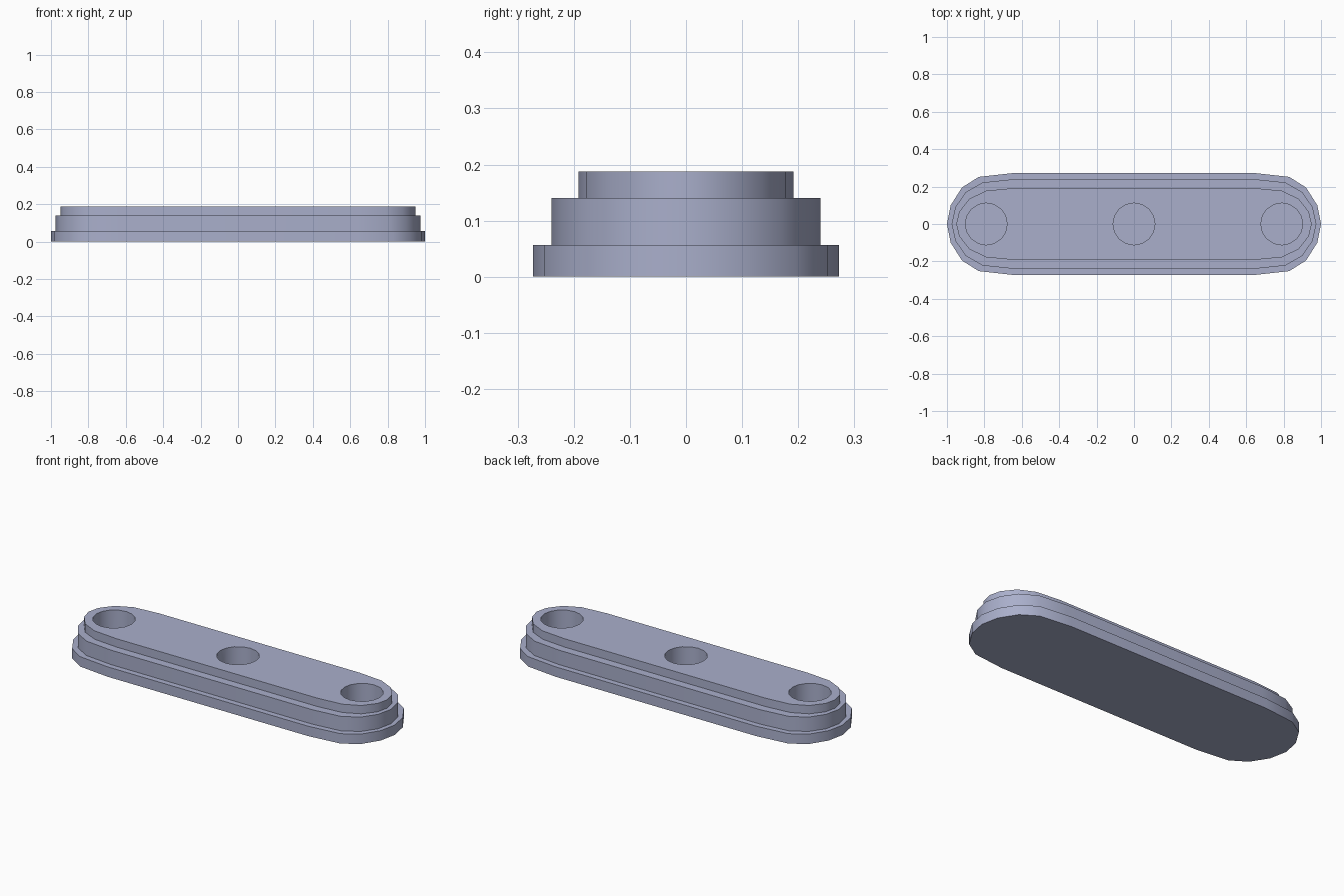
import bpy
import bmesh

if "Cube" in bpy.data.objects:
    bpy.data.objects.remove(bpy.data.objects["Cube"], do_unlink=True)

metal = bpy.data.materials.new("lavender_grey")
metal.use_nodes = True
colour = (0.40, 0.43, 0.60, 1)
metal.diffuse_color = colour
metal.node_tree.nodes["Principled BSDF"].inputs["Base Color"].default_value = colour


def outline(quarter):
    """Mirror a quarter outline, from the end tip to the long side, into a closed loop."""
    half = quarter + [(-x, y) for x, y in reversed(quarter)]
    return half + [(x, -y) for x, y in reversed(half[1:-1])]


# Quarter outlines of the three stepped tiers
base = outline([(1.0, 0), (0.98, 0.10), (0.92, 0.195), (0.83, 0.252), (0.64, 0.273)])
middle = outline([(0.975, 0), (0.955, 0.09), (0.90, 0.17), (0.81, 0.222), (0.64, 0.24)])
top = outline([(0.95, 0), (0.935, 0.065), (0.88, 0.135), (0.79, 0.178), (0.64, 0.192)])
levels = [(base, 0), (base, 0.057), (middle, 0.057),
          (middle, 0.14), (top, 0.14), (top, 0.188)]

# Stepped plate lofted through the levels
bm = bmesh.new()
rings = [[bm.verts.new((x, y, z)) for x, y in loop] for loop, z in levels]
for low, high in zip(rings, rings[1:]):
    for i in range(len(low)):
        j = (i + 1) % len(low)
        bm.faces.new((low[i], low[j], high[j], high[i]))
bm.faces.new(rings[0])
bm.faces.new(rings[-1])
bmesh.ops.recalc_face_normals(bm, faces=bm.faces)
mesh = bpy.data.meshes.new("stepped_plate")
bm.to_mesh(mesh)
bm.free()
mesh.materials.append(metal)
plate = bpy.data.objects.new("stepped_plate", mesh)
bpy.context.collection.objects.link(plate)

# Three round blind holes
HOLE_FLOOR, CUT_TOP = 0.057, 0.30
for name, x in (("right", -0.79), ("middle", 0), ("left", 0.79)):
    bpy.ops.mesh.primitive_cylinder_add(
        vertices=16, radius=0.112, depth=CUT_TOP - HOLE_FLOOR,
        location=(x, 0, (CUT_TOP + HOLE_FLOOR) / 2))
    cutter = bpy.context.object
    cutter.name = name + "_hole_cutter"
    cutter.data.materials.append(metal)
    cutter.hide_render = True
    bpy.context.view_layer.objects.active = plate
    cut = plate.modifiers.new(name + "_hole", "BOOLEAN")
    cut.operation = "DIFFERENCE"
    cut.solver = "EXACT"
    cut.object = cutter
    bpy.ops.object.modifier_apply(modifier=cut.name)
    bpy.data.objects.remove(cutter, do_unlink=True)

# Smooth walls with crisp steps
bpy.ops.object.select_all(action="DESELECT")
plate.select_set(True)
bpy.context.view_layer.objects.active = plate
bpy.ops.object.shade_smooth_by_angle(angle=0.7)
